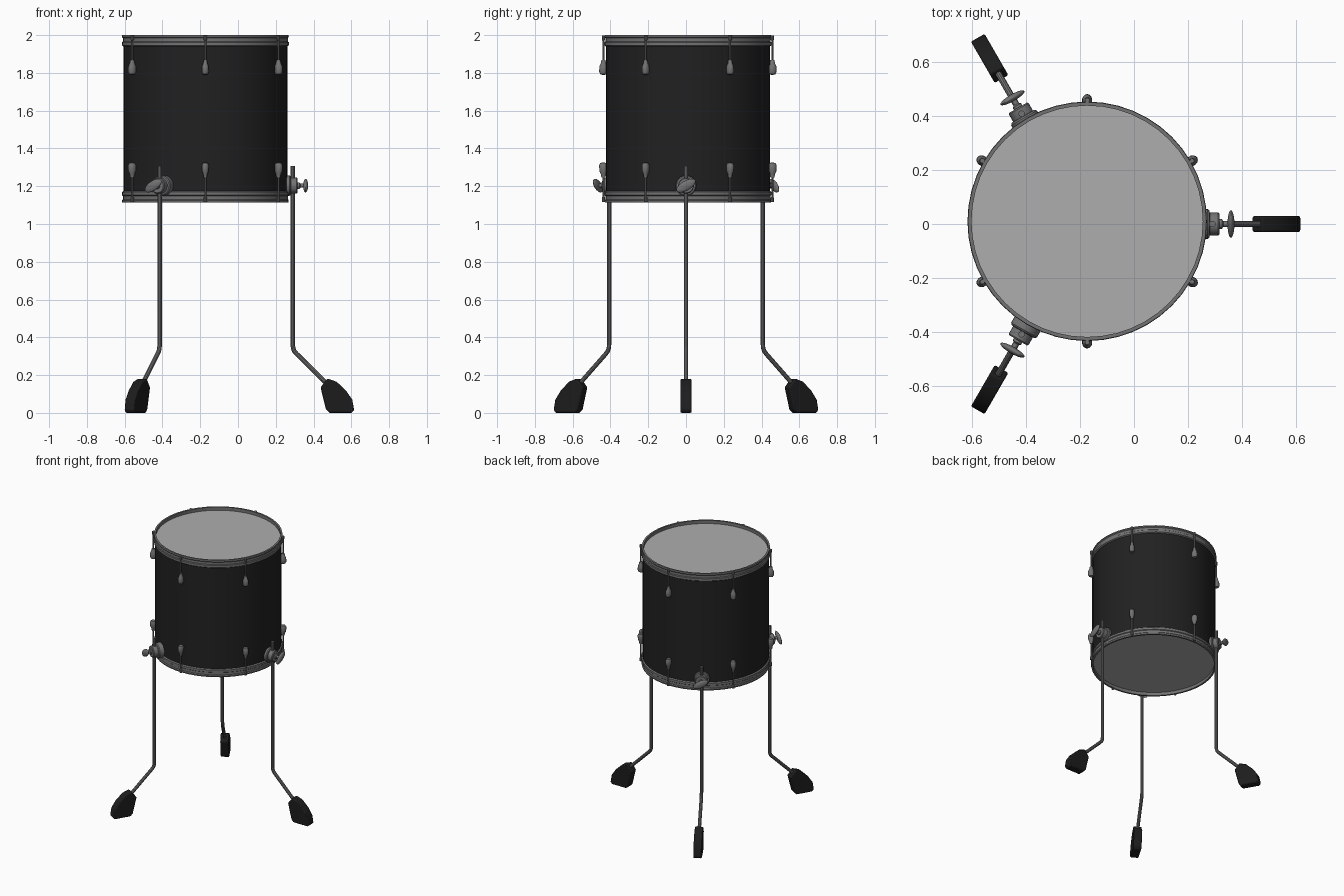
import bpy, bmesh, math
from mathutils import Matrix, Vector

if "Cube" in bpy.data.objects:
    bpy.data.objects.remove(bpy.data.objects["Cube"])


def material(name, c):
    m = bpy.data.materials.new(name)
    m.diffuse_color = (*c, 1)
    m.use_nodes = True
    m.node_tree.nodes["Principled BSDF"].inputs["Base Color"].default_value = m.diffuse_color
    return m


BLACK = material("black_shell", (0.015, 0.015, 0.015))
RUBBER = material("black_rubber", (0.012, 0.012, 0.012))
METAL = material("grey_metal", (0.17, 0.17, 0.17))
HEAD = material("pale_skin", (0.42, 0.42, 0.42))

DRUM = Matrix.Translation((-0.173, 0.01, 0))      # drum axis
TRIPOD = Matrix.Translation((-0.18, 0, 0))        # leg circle axis
TO_X = Matrix.Rotation(math.radians(90), 4, 'Y')  # turns z axis to radial x
FLIP = 3.115                                      # top z + bottom z


def finish(name, bm, mat, matrix):
    bmesh.ops.remove_doubles(bm, verts=bm.verts, dist=1e-5)
    bmesh.ops.transform(bm, matrix=matrix, verts=bm.verts)
    bmesh.ops.recalc_face_normals(bm, faces=bm.faces)
    me = bpy.data.meshes.new(name)
    bm.to_mesh(me)
    bm.free()
    me.materials.append(mat)
    ob = bpy.data.objects.new(name, me)
    bpy.context.collection.objects.link(ob)
    return ob


def lathe(name, profile, mat, matrix, sides=16, closed=False):
    """Revolve (radius, z) points about z."""
    bm = bmesh.new()
    rings = []
    for i in range(sides):
        a = 2 * math.pi * i / sides
        rings.append([bm.verts.new((r * math.cos(a), r * math.sin(a), z)) for r, z in profile])
    n = len(profile)
    for i in range(sides):
        p, q = rings[i], rings[(i + 1) % sides]
        for j in range(n if closed else n - 1):
            k = (j + 1) % n
            if profile[j][0] == 0 and profile[k][0] == 0:
                continue
            bm.faces.new((p[j], q[j], q[k], p[k]))
    return finish(name, bm, mat, matrix)


# Shell
lathe("shell", [(0.425, 1.16), (0.434, 1.16), (0.434, 1.955), (0.425, 1.955)],
      BLACK, DRUM, 48, True)

hoop = [(0.427, 2.0), (0.44, 2.0), (0.442, 1.99), (0.437, 1.984), (0.437, 1.966),
        (0.442, 1.962), (0.442, 1.946), (0.434, 1.94), (0.427, 1.94)]
skin = [(0, 1.976), (0.429, 1.976), (0.429, 1.966), (0, 1.966)]
lug = [(0, 1.868), (0.009, 1.868), (0.012, 1.85), (0.018, 1.835),
       (0.019, 1.805), (0.014, 1.793), (0, 1.788)]
rod = [(0, 1.998), (0.009, 1.998), (0.009, 1.975), (0.0055, 1.972), (0.0055, 1.86), (0, 1.86)]

# Hoops, skins and tension lugs, top and bottom
for side in ("top", "bottom"):
    def f(pts):
        return pts if side == "top" else [(r, FLIP - z) for r, z in pts]
    lathe(side + "_hoop", f(hoop), METAL, DRUM, 48, True)
    lathe(side + "_skin", f(skin), HEAD, DRUM, 48)
    for i in range(6):
        spin = DRUM @ Matrix.Rotation(math.radians(30 + 60 * i), 4, 'Z')
        place = spin @ Matrix.Translation((0.447, 0, 0))
        lathe(f"{side}_lug_{i}", f(lug), METAL, place @ Matrix.Diagonal((1.2, 1, 1, 1)), 14)
        lathe(f"{side}_tension_rod_{i}", f(rod), METAL, place, 10)


def foot(name, matrix):
    pts = [(0.653, 0.182), (0.617, 0.135), (0.646, 0.018), (0.664, 0.0), (0.782, 0.0),
           (0.795, 0.015), (0.785, 0.07), (0.752, 0.118), (0.702, 0.165)]
    bm = bmesh.new()
    face = bm.faces.new([bm.verts.new((x, -0.029, z)) for x, z in pts])
    ext = bmesh.ops.extrude_face_region(bm, geom=[face])
    vs = [v for v in ext["geom"] if isinstance(v, bmesh.types.BMVert)]
    bmesh.ops.translate(bm, verts=vs, vec=(0, 0.058, 0))
    ob = finish(name, bm, RUBBER, matrix)
    b = ob.modifiers.new("soft_edges", 'BEVEL')
    b.width, b.segments = 0.006, 2


def leg(name, matrix):
    cu = bpy.data.curves.new(name, 'CURVE')
    cu.dimensions = '3D'
    cu.bevel_depth, cu.bevel_resolution, cu.use_fill_caps = 0.012, 3, True
    pts = [(0.47, 1.307), (0.47, 0.36), (0.472, 0.342), (0.478, 0.327), (0.49, 0.313), (0.66, 0.145)]
    sp = cu.splines.new('POLY')
    sp.points.add(len(pts) - 1)
    for p, (x, z) in zip(sp.points, pts):
        p.co = (*(matrix @ Vector((x, 0, z))), 1)
    cu.materials.append(METAL)
    bpy.context.collection.objects.link(bpy.data.objects.new(name, cu))


# Three legs with brackets and wing nuts
for i in range(3):
    m = TRIPOD @ Matrix.Rotation(math.radians(120 * i), 4, 'Z')
    leg(f"leg_{i}", m)
    foot(f"foot_{i}", m)
    axis = m @ Matrix.Translation((0, 0, 1.203)) @ TO_X
    lathe(f"bracket_{i}", [(0, 0.42), (0.055, 0.42), (0.055, 0.452), (0.05, 0.458), (0.042, 0.46),
                           (0.042, 0.491), (0.038, 0.496), (0, 0.496)], METAL, axis, 24)
    lathe(f"bracket_stem_{i}", [(0, 0.49), (0.018, 0.49), (0.018, 0.505), (0.011, 0.51),
                                (0.011, 0.535), (0, 0.535)], METAL, axis, 14)
    bm = bmesh.new()
    bmesh.ops.create_uvsphere(bm, u_segments=20, v_segments=12, radius=1)
    finish(f"wing_nut_{i}", bm, METAL, m @ Matrix.Translation((0.538, 0, 1.203))
           @ Matrix.Rotation(math.radians(30), 4, 'X') @ Matrix.Diagonal((0.013, 0.057, 0.026, 1)))

# Curves to meshes, then smooth shading
bpy.ops.object.select_all(action='DESELECT')
for ob in bpy.context.scene.objects:
    if ob.type == 'CURVE':
        ob.select_set(True)
        bpy.context.view_layer.objects.active = ob
bpy.ops.object.convert(target='MESH')
bpy.ops.object.select_all(action='SELECT')
bpy.ops.object.shade_smooth_by_angle(angle=math.radians(35))
